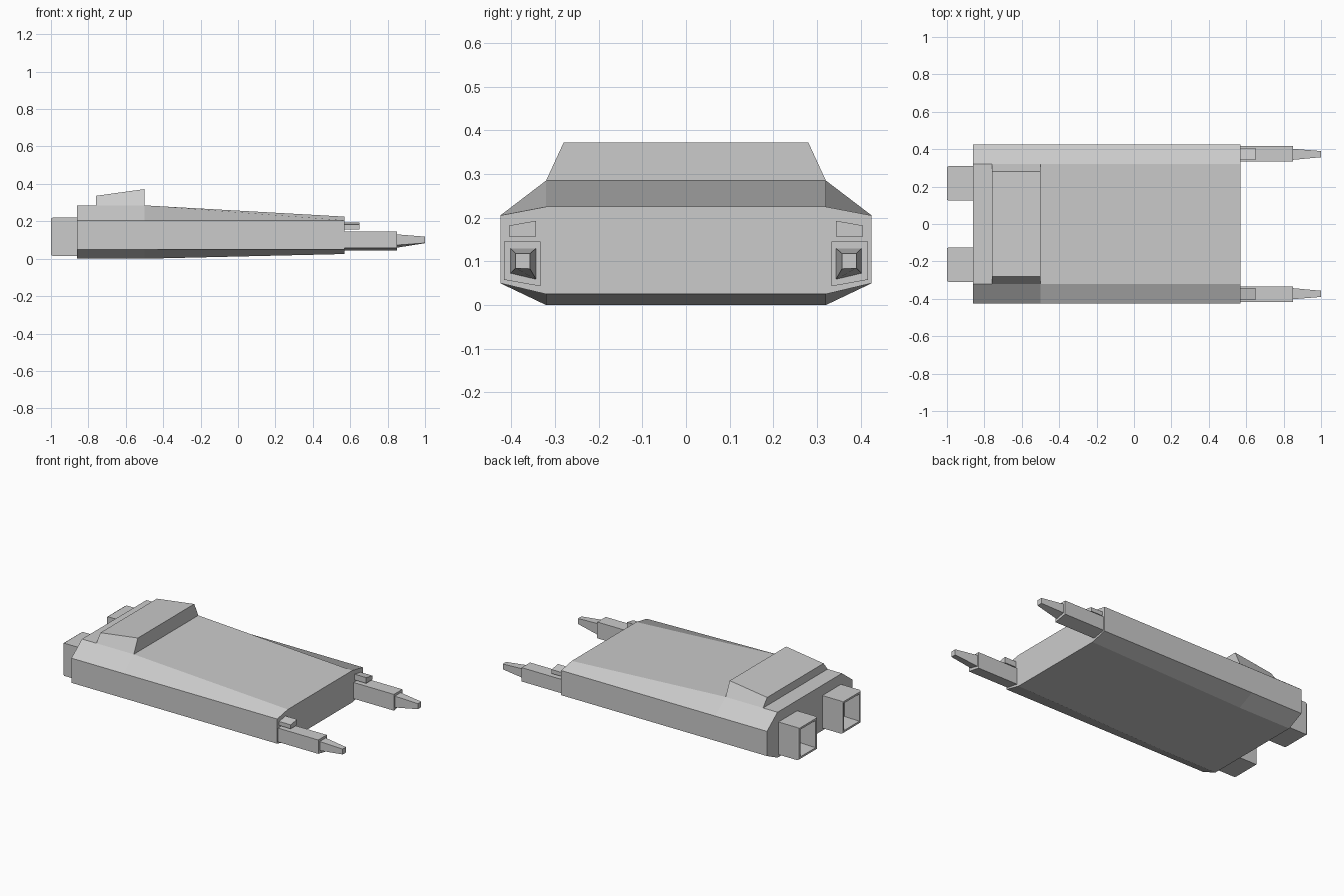
import bpy
import bmesh

if "Cube" in bpy.data.objects:
    bpy.data.objects.remove(bpy.data.objects["Cube"])


def loft(name, sections, mirror=False):
    """Skin a list of (x, [(y, z), ...]) sections and cap both ends."""
    bm = bmesh.new()
    rings = [[bm.verts.new((x, y, z)) for y, z in pts] for x, pts in sections]
    n = len(rings[0])
    for a, b in zip(rings, rings[1:]):
        for i in range(n):
            j = (i + 1) % n
            bm.faces.new((a[i], a[j], b[j], b[i]))
    bm.faces.new(rings[0])
    bm.faces.new(rings[-1])
    bmesh.ops.recalc_face_normals(bm, faces=bm.faces)
    mesh = bpy.data.meshes.new(name)
    bm.to_mesh(mesh)
    bm.free()
    obj = bpy.data.objects.new(name, mesh)
    bpy.context.collection.objects.link(obj)
    if mirror:
        mod = obj.modifiers.new("Mirror", 'MIRROR')
        mod.use_axis = (False, True, False)
        mod.use_mirror_merge = False
    return obj


def hull_ring(bottom, top):
    half = [(0.32, bottom), (0.425, 0.05), (0.425, 0.205), (0.32, top)]
    return half + [(-y, z) for y, z in reversed(half)]


def block(y0, y1, z_in, z_out, top_in, top_out):
    """Four-sided section; inner and outer heights may differ."""
    return [(y0, z_in), (y1, z_out), (y1, top_out), (y0, top_in)]


def rect(inset):
    return block(0.125 + inset, 0.31 - inset, 0.015 + inset, 0.015 + inset,
                 0.22 - inset, 0.22 - inset)


def bridge_ring(top):
    return [(-0.32, 0.285), (0.32, 0.285), (0.28, top), (-0.28, top)]


# Main hull: eight-sided body thinning toward the nose
loft("hull", [(-0.86, hull_ring(0.0, 0.285)),
              (-0.50, hull_ring(0.0, 0.285)),
              (0.57, hull_ring(0.025, 0.225))])

# Raised bridge with sloping roof
loft("bridge", [(-0.76, bridge_ring(0.336)), (-0.50, bridge_ring(0.372))])

# Hollow square engines at the rear
loft("engine", [(-0.86, rect(0)), (-0.99, rect(0)), (-1.0, rect(0.005)),
                (-1.0, rect(0.017)), (-0.90, rect(0.022))], mirror=True)

# Main guns: housing, then a tapered barrel
loft("gun_housing", [(0.57, block(0.333, 0.417, 0.043, 0.058, 0.145, 0.145)),
                     (0.85, block(0.333, 0.417, 0.043, 0.058, 0.145, 0.145))],
     mirror=True)
loft("gun_barrel", [(0.85, block(0.343, 0.402, 0.059, 0.073, 0.13, 0.13)),
                    (1.0, block(0.357, 0.39, 0.083, 0.084, 0.118, 0.118))],
     mirror=True)

# Small upper guns
loft("upper_gun", [(0.57, block(0.343, 0.405, 0.157, 0.157, 0.193, 0.182)),
                   (0.65, block(0.343, 0.405, 0.157, 0.157, 0.193, 0.182))],
     mirror=True)
